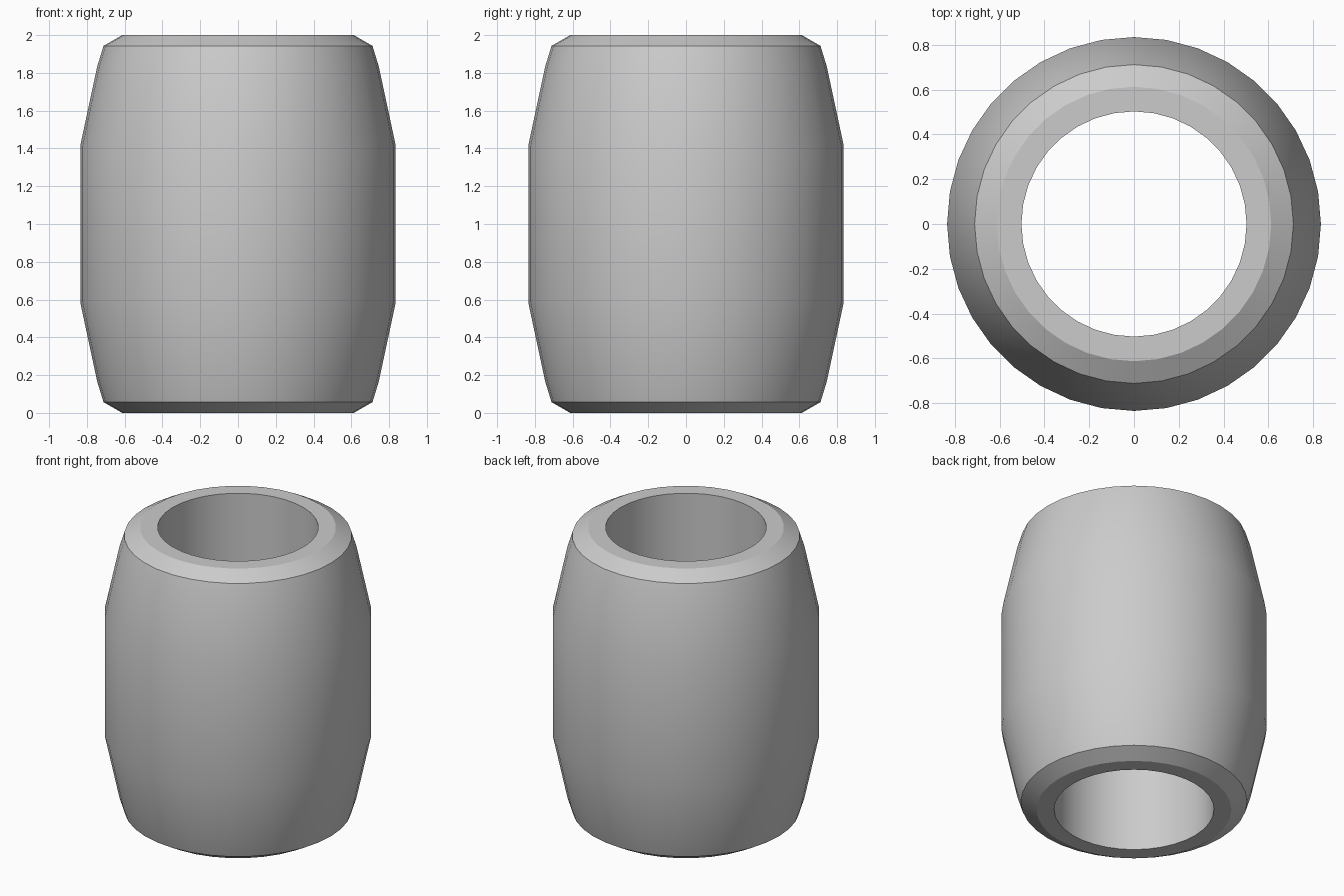
import bpy
import bmesh
import math
from mathutils import Matrix, Vector

cube = bpy.data.objects.get("Cube")
if cube:
    bpy.data.objects.remove(cube, do_unlink=True)

SEGMENTS = 36
HEIGHT = 2.0

# Plain grey material
grey = bpy.data.materials.new("plain_grey")
grey.use_nodes = True
colour = (0.6, 0.6, 0.6, 1.0)
grey.diffuse_color = colour
grey.node_tree.nodes["Principled BSDF"].inputs["Base Color"].default_value = colour

# Upper half of the wall section (radius, height), mirrored for the lower half
upper = [(0.835, 1.415), (0.745, 1.835), (0.712, 1.943), (0.613, HEIGHT), (0.503, HEIGHT)]
lower = [(r, HEIGHT - z) for r, z in reversed(upper)]
profile = lower + upper

# Hollow barrel: one ring of vertices per profile point, bridged in a closed loop
bm = bmesh.new()
rings = []
for radius, z in profile:
    turn = Matrix.Translation((0, 0, z))
    ring = bmesh.ops.create_circle(bm, segments=SEGMENTS, radius=radius, matrix=turn)
    rings.append(ring["verts"])
for k, ring in enumerate(rings):
    following = rings[(k + 1) % len(rings)]
    for i in range(SEGMENTS):
        j = (i + 1) % SEGMENTS
        bm.faces.new((ring[i], ring[j], following[j], following[i]))
bmesh.ops.recalc_face_normals(bm, faces=bm.faces)

mesh = bpy.data.meshes.new("barrel_sleeve")
bm.to_mesh(mesh)
bm.free()
mesh.materials.append(grey)
sleeve = bpy.data.objects.new("barrel_sleeve", mesh)
bpy.context.collection.objects.link(sleeve)

# Smooth round walls, crisp rims and chamfers
bpy.ops.object.select_all(action="DESELECT")
sleeve.select_set(True)
bpy.context.view_layer.objects.active = sleeve
bpy.ops.object.shade_smooth_by_angle(angle=math.radians(25))
